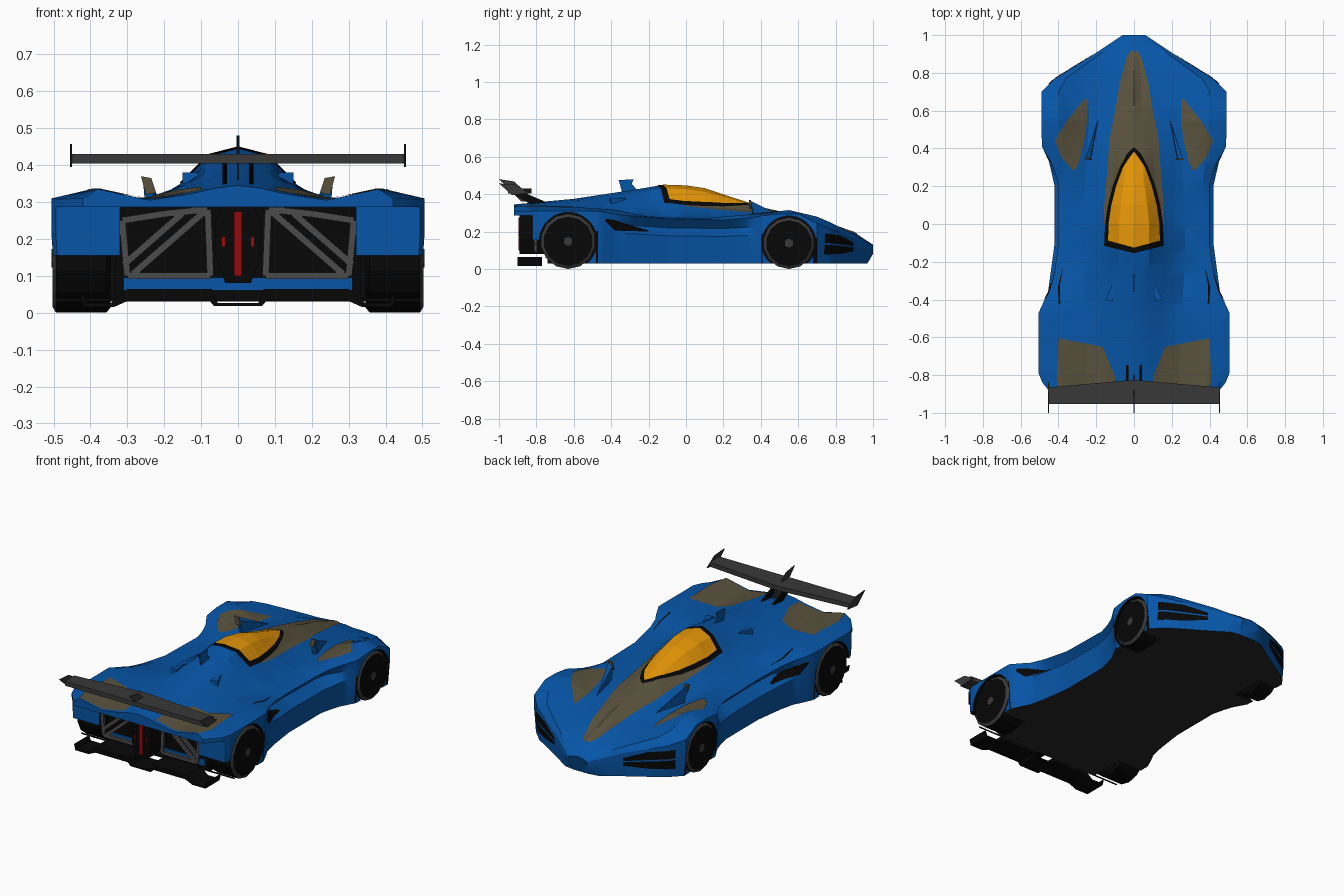
import bpy, bmesh, math
from mathutils import Vector
from mathutils.bvhtree import BVHTree

if "Cube" in bpy.data.objects:
    bpy.data.objects.remove(bpy.data.objects["Cube"])


def material(name, r, g, b):
    m = bpy.data.materials.new(name)
    m.diffuse_color = (r, g, b, 1)
    m.use_nodes = True
    m.node_tree.nodes["Principled BSDF"].inputs["Base Color"].default_value = m.diffuse_color
    return m


BLUE = material("body_blue", 0.002, 0.092, 0.39)
OLIVE = material("olive_brown", 0.1, 0.083, 0.047)
ORANGE = material("canopy_orange", 0.77, 0.3, 0.002)
BLACK = material("black", 0.002, 0.002, 0.002)
FLOOR = material("floor_black", 0.022, 0.022, 0.022)
DARK = material("dark_grey", 0.04, 0.04, 0.04)
GREY = material("frame_grey", 0.07, 0.07, 0.07)
RED = material("lamp_red", 0.33, 0.002, 0.003)


def make(name, verts, faces, mat, fix=True):
    me = bpy.data.meshes.new(name)
    me.from_pydata([tuple(v) for v in verts], [], faces)
    if fix:
        bm = bmesh.new()
        bm.from_mesh(me)
        bmesh.ops.recalc_face_normals(bm, faces=bm.faces)
        bm.to_mesh(me)
        bm.free()
    me.materials.append(mat)
    ob = bpy.data.objects.new(name, me)
    bpy.context.collection.objects.link(ob)
    return ob


def prism(name, pts, axis, lo, hi, mat, mirror=False):
    """Extrude a 2D outline along an axis; optionally add a copy across x = 0."""
    n, verts, faces = len(pts), [], []
    for s in ((1, -1) if mirror else (1,)):
        o = len(verts)
        for t in (lo, hi):
            for a, b in pts:
                x, y, z = {"x": (t, a, b), "y": (a, t, b), "z": (a, b, t)}[axis]
                verts.append((s * x, y, z))
        faces += [[o + i, o + (i + 1) % n, o + n + (i + 1) % n, o + n + i] for i in range(n)]
        faces += [list(range(o, o + n)), list(range(o + n, o + 2 * n))]
    return make(name, verts, faces, mat)


def circle(cy, cz, r, n):
    return [(cy + r * math.cos(2 * math.pi * (i + 0.5) / n),
             cz + r * math.sin(2 * math.pi * (i + 0.5) / n)) for i in range(n)]


def at(line, y):
    """Linear lookup of (x, z) on a feature line keyed by y."""
    for a, b in zip(line, line[1:]):
        if y <= b[0]:
            t = max(0, (y - a[0]) / (b[0] - a[0]))
            return a[1] + t * (b[1] - a[1]), a[2] + t * (b[2] - a[2])
    return line[-1][1:]


# Body feature lines running tail to nose: (y, x, z)
SPINE = [(-.92, 0, .345), (-.6, 0, .375), (-.3, 0, .42), (-.15, 0, .445), (0, 0, .44), (.1, 0, .425),
         (.25, 0, .375), (.4, 0, .328), (.55, 0, .295), (.7, 0, .265), (.9, 0, .195), (1, 0, .13)]
ROOF = [(-.92, .06, .338), (-.5, .08, .375), (-.15, .08, .425), (0, .08, .42), (.1, .07, .405),
        (.25, .05, .365), (.4, .05, .321), (.55, .05, .287), (.9, .025, .19), (1, .01, .129)]
BASE = [(-.92, .13, .322), (-.5, .15, .345), (-.1, .16, .347), (.1, .14, .33), (.25, .11, .32),
        (.4, .1, .305), (.55, .1, .275), (.8, .09, .225), (.92, .05, .18), (1, .02, .127)]
VALLEY = [(-.92, .24, .305), (-.5, .25, .31), (-.2, .27, .285), (.1, .27, .27), (.35, .25, .265),
          (.55, .24, .25), (.75, .22, .22), (.9, .12, .185), (1, .035, .124)]
CREST = [(-.92, .38, .335), (-.6, .41, .332), (-.4, .4, .318), (-.2, .36, .28), (.1, .35, .272),
         (.35, .38, .292), (.55, .4, .315), (.7, .4, .28), (.77, .36, .25), (.9, .18, .185), (1, .05, .12)]
EDGE = [(-.92, .42, .31), (-.84, .485, .308), (-.79, .505, .31), (-.47, .505, .31), (-.36, .455, .29),
        (-.1, .42, .268), (.2, .42, .262), (.33, .45, .272), (.41, .487, .285), (.5, .49, .295),
        (.6, .49, .295), (.7, .49, .245), (.77, .42, .215), (.9, .21, .165), (1, .06, .112)]
WHEELS = {"rear": (-.63, .148, .148, .345, .503), "front": (.55, .138, .138, .365, .486)}

# Lofted body shell with a groove above each side pod
stations = sorted({round(-.92 + i * .04, 2) for i in range(49)} | {k[0] for k in EDGE + SPINE})
verts = []
for y in stations:
    half = [(x, y, z) for x, z in (at(l, y) for l in (SPINE, ROOF, BASE, VALLEY, CREST, EDGE))]
    ex, _, ez = half[-1]
    g = max(0, min(1, (.39 - abs(y)) / .12))
    lip = half[-1] = (ex - .02 * g, y, ez)
    for dx, f in ((.065 * g, .8), (0, .62), (.012 + .012 * g, 0)):
        half.append((ex - dx, y - (.03 if y > .99 and f == 0 else 0), .03 + (ez - .03) * f))
    verts += half + [(-a, b, c) for a, b, c in reversed(half[1:])]
n = 17
faces = [[k * n + i, k * n + (i + 1) % n, (k + 1) * n + (i + 1) % n, (k + 1) * n + i]
         for k in range(len(stations) - 1) for i in range(n)]
faces += [list(range(n)), list(range(len(verts) - n, len(verts)))]
body = make("body", verts, faces, BLUE)
body.data.materials.append(BLACK)
body.data.materials.append(FLOOR)

# Wheel arches and open tail are cut away
cutters = [prism("arch_cutter", circle(y, z, r + .007, 32), "x", xi - .012, .7, BLACK, True)
           for y, z, r, xi, _ in WHEELS.values()]
for w, y, z in ((.7, -.74, .155), (.32, -.741, .285), (.7, -.82, .286)):
    cutters.append(prism("tail_cutter", [(-w, -.1), (w, -.1), (w, z), (-w, z)], "y", -1.2, y, BLACK))
for c in cutters:
    c.hide_render = True
    mod = body.modifiers.new("cut", "BOOLEAN")
    mod.operation, mod.solver, mod.object = "DIFFERENCE", "EXACT", c
bpy.context.view_layer.update()
cut = bpy.data.meshes.new_from_object(body.evaluated_get(bpy.context.evaluated_depsgraph_get()))
body.modifiers.clear()
body.data = cut
for c in cutters:
    bpy.data.objects.remove(c)
for p in cut.polygons:
    c, p.material_index = p.center, 0
    if abs(p.normal.y) > .95 and abs(c.y + .82) < .003:
        continue
    if p.normal.z < -.9 and c.z < .05:
        p.material_index = 2
    elif abs(c.x) < .325 and c.y < -.73 and c.z < .287:
        p.material_index = 1
    elif abs(c.x) > .325 and any(math.hypot(c.y - y, c.z - z) < r + .0075 for y, z, r, _, _ in WHEELS.values()):
        p.material_index = 1
bpy.ops.object.select_all(action="DESELECT")
body.select_set(True)
bpy.context.view_layer.objects.active = body
bpy.ops.object.shade_smooth_by_angle(angle=math.radians(28))
bm = bmesh.new()
bm.from_mesh(cut)
tree = BVHTree.FromBMesh(bm)
bm.free()


def drape(name, rows, mat, lift, d=(0, 0, -1), cols=24, sub=6):
    """Thin painted patch projected on the body, mirrored across x = 0."""
    rows = [(Vector(a), Vector(b)) for a, b in rows]
    fine = [(a.lerp(a2, k / sub), b.lerp(b2, k / sub))
            for (a, b), (a2, b2) in zip(rows, rows[1:]) for k in range(sub)] + [rows[-1]]
    d, vs, fs = Vector(d).normalized(), [], []
    for a, b in fine:
        for i in range(cols + 1):
            p = a.lerp(b, i / cols)
            hit = tree.ray_cast(p - d, d)[0]
            vs.append((hit or p) - d * lift)
    m, w = len(vs), cols + 1
    vs += [Vector((-v.x, v.y, v.z)) for v in vs]
    for k in range(len(fine) - 1):
        for i in range(cols):
            q = [k * w + i, k * w + i + 1, (k + 1) * w + i + 1, (k + 1) * w + i]
            fs += [q, [m + j for j in reversed(q)]]
    ob = make(name, vs, fs, mat, fix=False)
    if sum(p.normal.dot(d) for p in list(ob.data.polygons)[::2]) > 0:
        ob.data.flip_normals()
    return ob


def plan(pairs):
    return [((x0, y0, 0), (x1, y1, 0)) for x0, y0, x1, y1 in pairs]


# Painted patches and canopy
drape("hood_stripe", plan([(0, y, w, y) for y, w in ((0, .16), (.1, .158), (.3, .14), (.45, .13), (.6, .1),
                           (.75, .075), (.88, .04), (.915, .02))]), OLIVE, .003)
drape("front_fender_patch", plan([(.25, .66, .26, .665), (.25, .53, .36, .54), (.265, .43, .42, .44),
                                  (.29, .33, .385, .355), (.31, .285, .325, .285)]), OLIVE, .003)
drape("rear_fender_patch", plan([(.165, -.65, .4, -.605), (.1, -.81, .41, -.83), (.1, -.9, .385, -.915)]),
      OLIVE, .003)
drape("canopy_frame", plan([(0, -.155, .158, -.115), (0, 0, .153, 0), (0, .1, .138, .1), (0, .2, .113, .2),
                            (0, .3, .075, .3), (0, .37, .038, .37), (0, .405, .008, .4)]), BLACK, .005)
drape("canopy_glass", plan([(0, -.125, .137, -.088), (0, 0, .135, 0), (0, .1, .12, .1), (0, .2, .095, .2),
                            (0, .3, .058, .3), (0, .36, .022, .355), (0, .383, .003, .38)]), ORANGE, .007)

# Nose lamps: two slats each side, side intakes
for k, (hi, lo) in enumerate((((.19, .178, .14), (.14, .132, .122)), ((.13, .123, .115), (.078, .08, .095)))):
    drape("nose_lamp_%d" % k, [((x, y, a), (x, y, b)) for (x, y), a, b in
          zip(((.45, .74), (.33, .825), (.22, .895)), hi, lo)], BLACK, .003, (-.55, -.84, 0), 8)
drape("side_intake", [((.45, y, a), (.45, y, b)) for y, a, b in
      ((-.43, .268, .255), (-.38, .262, .205), (-.3, .235, .203), (-.2, .206, .2))], BLACK, .003, (-1, 0, 0), 8)
drape("shoulder_slot", plan([(.39, -.42, .4, -.42), (.393, -.33, .402, -.33), (.377, -.24, .38, -.24)]),
      BLACK, .003, cols=4)

# Wheels with chamfered grey rim edge and hub
for name, (y, z, r, xi, xo) in WHEELS.items():
    for side, s in (("left", -1), ("right", 1)):
        N, vs = 14, []
        for x, k in ((xi, .9), (xi + .012, 1), (xo - .01, 1), (xo, .89)):
            vs += [(s * x, a, b) for a, b in circle(y, z, r * k, N)]
        fs = [[k * N + i, k * N + (i + 1) % N, (k + 1) * N + (i + 1) % N, (k + 1) * N + i]
              for k in range(3) for i in range(N)] + [list(range(N)), list(range(3 * N, 4 * N))]
        wheel = make("%s_%s_wheel" % (name, side), vs, fs, BLACK)
        wheel.data.materials.append(DARK)
        for p in list(wheel.data.polygons)[2 * N:3 * N]:
            p.material_index = 1
    prism(name + "_hubs", circle(y, z, .025, 6), "x", xo - .01, xo + .003, DARK, True)

# Rear wing, end plates, centre fin, pylons
prism("wing_blade", [(-.45, -.952), (.45, -.952), (.45, -.865), (0, -.825), (-.45, -.865)], "z", .404, .43, DARK)
prism("wing_end_plates", [(-1, .457), (-.91, .45), (-.84, .405), (-.93, .395)], "x", .45, .456, DARK, True)
prism("wing_fin", [(-1, .48), (-.92, .468), (-.8, .36), (-.88, .36)], "x", -.003, .003, DARK)
prism("wing_pylons", [(-.94, .41), (-.87, .41), (-.73, .35), (-.82, .34)], "x", .03, .042, BLACK, True)

# Roof fin, small deck scoops, mirror blades
prism("roof_fin", [(-.36, .475), (-.28, .48), (-.29, .455), (-.26, .42), (-.34, .405)], "x", -.004, .004, BLUE)
prism("deck_scoops", [(.11, -.41), (.15, -.4), (.115, -.32)], "z", .35, .38, BLUE, True)
blade = [(.19, .55, .262), (.225, .36, .27), (.25, .37, .27), (.232, .345, .345), (.258, .345, .365)]
tri = [(0, 1, 3), (0, 3, 4), (0, 4, 2), (0, 2, 1), (1, 2, 4, 3)]
for side, s in (("left", -1), ("right", 1)):
    make(side + "_mirror_blade", [(s * x, y, z) for x, y, z in blade], tri, BLUE)
prism("mirror_faces", [(.222, .325), (.25, .32), (.263, .37), (.235, .365)], "y", .338, .348, OLIVE, True)

# Tail frames, lamp housing and diffuser
corners = [(.075, .1), (.3, .1), (.314, .25), (.2, .268), (.082, .28)]
bars = list(zip(corners, corners[1:] + corners[:1])) + [((.09, .275), (.285, .105)), ((.15, .27), (.31, .13))]
for k, (a, b) in enumerate(bars):
    dx, dz = b[0] - a[0], b[1] - a[1]
    l = math.hypot(dx, dz) / .009
    u, v = -dz / l, dx / l
    prism("tail_frame_bar_%d" % k, [(a[0] + u, a[1] + v), (b[0] + u, b[1] + v), (b[0] - u, b[1] - v),
                                    (a[0] - u, a[1] - v)], "y", -.812, -.797, GREY, True)
prism("tail_sill", [(-.31, .06), (.31, .06), (.31, .095), (-.31, .095)], "y", -.75, -.735, BLUE)
prism("lamp_housing", [(-.035, .08), (.035, .08), (.062, .16), (.062, .25), (.035, .3), (-.035, .3),
                       (-.062, .25), (-.062, .16)], "y", -.89, -.73, BLACK)
prism("tail_lamp", [(-.011, .1), (.011, .1), (.011, .275), (-.011, .275)], "y", -.896, -.889, RED)
prism("lamp_dots", [(.035, .18), (.043, .18), (.043, .205), (.035, .205)], "y", -.894, -.889, RED, True)
half = [(.055, .026), (.07, .064), (.3, .064), (.345, .026), (.41, .026), (.42, .05), (.428, .05),
        (.42, .016), (.335, .016), (.29, .036), (.08, .036), (.065, .018)]
left = [(-x, z) for x, z in reversed(half)]
prism("diffuser", half + left, "y", -.9, -.77, BLACK)
